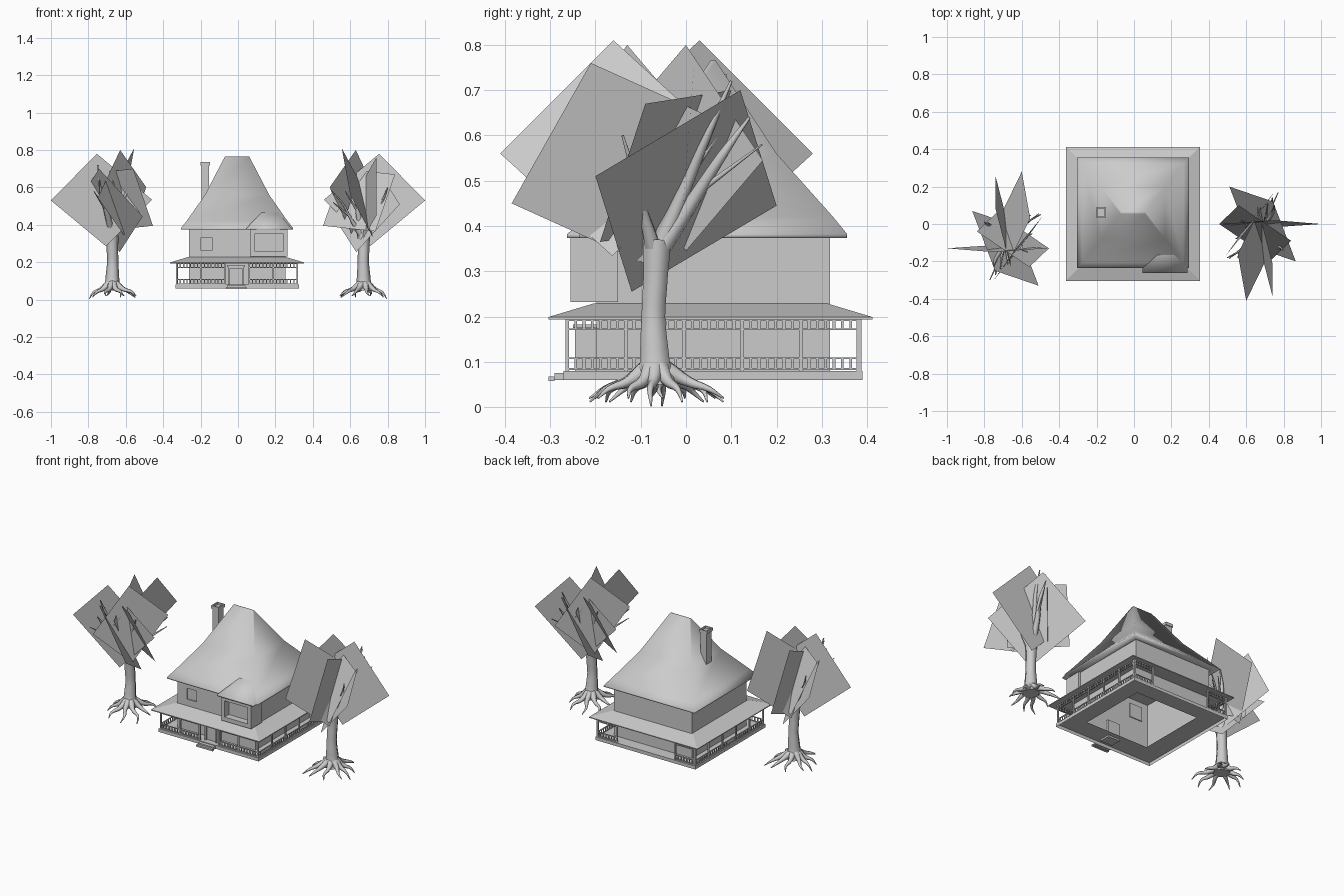
import bpy, bmesh, math, random
from mathutils import Matrix, Vector

cube = bpy.data.objects.get("Cube")
if cube:
    bpy.data.objects.remove(cube, do_unlink=True)

random.seed(4)
CX, CY = -0.005, 0.06          # centre of the house

grey = bpy.data.materials.new("plain_grey")
grey.use_nodes = True
grey.diffuse_color = (0.6, 0.6, 0.6, 1)
grey.node_tree.nodes["Principled BSDF"].inputs["Base Color"].default_value = (0.6, 0.6, 0.6, 1)


def finish(name, bm, smooth=False, fix=True):
    if fix:
        bmesh.ops.recalc_face_normals(bm, faces=bm.faces[:])
    mesh = bpy.data.meshes.new(name)
    bm.to_mesh(mesh)
    bm.free()
    mesh.materials.append(grey)
    for p in mesh.polygons:
        p.use_smooth = smooth
    obj = bpy.data.objects.new(name, mesh)
    bpy.context.collection.objects.link(obj)
    return obj


def loft(bm, rects, caps=True):
    """Join rectangles (x0, x1, y0, y1, z) into a skin."""
    loops = [[bm.verts.new(c) for c in ((a, c0, z), (b, c0, z), (b, d, z), (a, d, z))]
             for a, b, c0, d, z in rects]
    for lo, hi in zip(loops, loops[1:]):
        for i in range(4):
            j = (i + 1) % 4
            bm.faces.new((lo[i], lo[j], hi[j], hi[i]))
    if caps:
        bm.faces.new(loops[0][::-1])
        bm.faces.new(loops[-1])


def add_box(bm, x0, x1, y0, y1, z0, z1):
    loft(bm, [(x0, x1, y0, y1, z0), (x0, x1, y0, y1, z1)])


def box(name, *dims):
    bm = bmesh.new()
    add_box(bm, *dims)
    return finish(name, bm)


def skin(name, profile, caps=False, smooth=False, cy=CY):
    """Rectangular rings (half width, half depth, z) around the house centre."""
    bm = bmesh.new()
    loft(bm, [(CX - hx, CX + hx, cy - hy, cy + hy, z) for hx, hy, z in profile], caps)
    return finish(name, bm, smooth, fix=caps)


def recessed_box(name, dims, normal, rim, depth):
    """Box with one face sunk in behind a rim."""
    bm = bmesh.new()
    add_box(bm, *dims)
    bmesh.ops.recalc_face_normals(bm, faces=bm.faces[:])
    face = max(bm.faces, key=lambda f: f.normal.dot(Vector(normal)))
    bmesh.ops.inset_individual(bm, faces=[face], thickness=rim)
    moved = bmesh.ops.extrude_discrete_faces(bm, faces=[face])["faces"][0]
    bmesh.ops.translate(bm, verts=moved.verts[:], vec=Vector(normal) * -depth)
    return finish(name, bm)


# House shell: walls open below, with a window opening
W = 0.258
walls = skin("walls", [(W, W, 0.08), (W, W, 0.38)])
solid = walls.modifiers.new("thickness", 'SOLIDIFY')
solid.thickness = 0.01
cutter = box("window_cutter", -0.2, -0.135, -0.25, -0.15, 0.265, 0.33)
cutter.hide_render = True
cut = walls.modifiers.new("window", 'BOOLEAN')
cut.object = cutter
cut.solver = 'EXACT'
bpy.context.view_layer.objects.active = walls
for m in ("thickness", "window"):
    bpy.ops.object.modifier_apply(modifier=m)
bpy.data.objects.remove(cutter, do_unlink=True)
box("window_pane", -0.21, -0.125, -0.188, -0.183, 0.255, 0.34)

# Main roof: flared hip rising to a short ridge
skin("main_roof", [(0.25, 0.25, 0.374), (0.3, 0.296, 0.374), (0.3, 0.296, 0.382),
                   (0.27, 0.265, 0.42), (0.172, 0.14, 0.56), (0.065, 0.006, 0.765)],
     caps=True, smooth=True)
skin("porch_roof", [(W, W, 0.2), (0.358, 0.358, 0.194), (0.358, 0.358, 0.199), (W, W, 0.229)],
     cy=CY - 0.006)
skin("porch_floor", [(0.33, 0.33, 0.06), (0.33, 0.33, 0.08), (0.21, 0.21, 0.08)])

# Bay window with its little hip roof
recessed_box("bay_window", (0.065, 0.265, -0.255, -0.15, 0.232, 0.378), (0, -1, 0), 0.035, 0.04)
bm = bmesh.new()
loft(bm, [(0.045, 0.285, -0.263, -0.1, 0.374), (0.045, 0.285, -0.263, -0.1, 0.382),
          (0.125, 0.215, -0.165, -0.1, 0.465)])
finish("bay_roof", bm, smooth=True)

# Chimney
box("chimney", -0.195, -0.155, 0.038, 0.086, 0.45, 0.72)
recessed_box("chimney_cap", (-0.201, -0.151, 0.033, 0.091, 0.718, 0.736), (0, 0, 1), 0.01, 0.012)

# Entrance
recessed_box("entrance", (-0.05, 0.03, -0.245, -0.18, 0.07, 0.175), (0, -1, 0), 0.012, 0.012)
box("entrance_lintel", -0.058, 0.038, -0.25, -0.19, 0.175, 0.183)
box("upper_step", -0.06, 0.04, -0.29, -0.27, 0.06, 0.076)
box("lower_step", -0.065, 0.045, -0.304, -0.29, 0.058, 0.068)

# Porch posts, railings and frieze: five bays on each side
H = 0.322
PANEL = 2 * H / 5
posts, rails = bmesh.new(), bmesh.new()


def side_box(bm, side, u0, u1, w, z0, z1):
    """Box along one side of the porch: u runs along it, w is its half width."""
    x_side, sign = side
    v = sign * H
    if x_side:
        add_box(bm, CX + v - w, CX + v + w, CY + u0, CY + u1, z0, z1)
    else:
        add_box(bm, CX + u0, CX + u1, CY + v - w, CY + v + w, z0, z1)


open_bays = {(False, -1): {2}, (False, 1): {1, 2, 3}}
for side in ((False, -1), (False, 1), (True, -1), (True, 1)):
    gaps = open_bays.get(side, set())
    for i in range(5):
        u = -H + i * PANEL
        if not ({i, i - 1} <= gaps):
            side_box(posts, side, u - 0.004, u + 0.004, 0.004, 0.08, 0.197)
        if i in gaps:
            continue
        for z in (0.084, 0.108, 0.172, 0.192):
            side_box(rails, side, u, u + PANEL, 0.003, z - 0.002, z + 0.002)
        for k in range(1, 7):
            b = u + k * PANEL / 7
            side_box(rails, side, b - 0.003, b + 0.003, 0.002, 0.084, 0.108)
            side_box(rails, side, b - 0.003, b + 0.003, 0.002, 0.172, 0.192)
for sx in (-1, 1):
    add_box(posts, CX + sx * H - 0.005, CX + sx * H + 0.005, CY + H - 0.005, CY + H + 0.005, 0.08, 0.197)
finish("porch_posts", posts)
finish("porch_railings", rails)


# Trees
def limbs(name, paths):
    """Tapered tubes; every path is a list of (x, y, z, radius)."""
    curve = bpy.data.curves.new(name, 'CURVE')
    curve.dimensions = '3D'
    curve.bevel_depth = 1
    curve.bevel_resolution = 1
    curve.resolution_u = 4
    curve.use_fill_caps = True
    for path in paths:
        s = curve.splines.new('BEZIER')
        s.bezier_points.add(len(path) - 1)
        for p, (x, y, z, r) in zip(s.bezier_points, path):
            p.co, p.radius = (x, y, z), r
            p.handle_left_type = p.handle_right_type = 'AUTO'
    temp = bpy.data.objects.new(name, curve)
    bpy.context.collection.objects.link(temp)
    mesh = bpy.data.meshes.new_from_object(temp.evaluated_get(bpy.context.evaluated_depsgraph_get()))
    bpy.data.objects.remove(temp, do_unlink=True)
    mesh.materials.clear()
    mesh.materials.append(grey)
    for p in mesh.polygons:
        p.use_smooth = True
    obj = bpy.data.objects.new(name, mesh)
    bpy.context.collection.objects.link(obj)
    return obj


TX, TY = 0.672, -0.067
trunk = limbs("left_trunk", [[(TX, TY, 0.05, 0.05), (TX, TY - 0.002, 0.1, 0.038),
                              (TX - 0.002, TY - 0.005, 0.2, 0.03), (TX, TY, 0.29, 0.031),
                              (TX, TY + 0.003, 0.37, 0.036)]])

roots = []
for i in range(10):
    a = i * math.tau / 10 + random.uniform(-0.15, 0.15)
    n = random.uniform(0.12, 0.165)
    c, s = math.cos(a), math.sin(a)
    bend = random.uniform(-0.02, 0.02)
    roots.append([(TX + c * 0.02, TY + s * 0.02, 0.085, 0.022),
                  (TX + c * n * 0.5, TY + s * n * 0.5, 0.055, 0.012),
                  (TX + c * n * 0.8 - s * bend, TY + s * n * 0.8 + c * bend, 0.04, 0.007),
                  (TX + c * n, TY + s * n, random.choice((0.003, 0.012, 0.02)), 0.002)])
roots = limbs("left_roots", roots)

branches = []
for x, y, z, r in ((0.74, 0.14, 0.64, 0.016), (0.7, 0.04, 0.63, 0.016), (0.5, -0.18, 0.58, 0.008),
                   (0.6, -0.14, 0.64, 0.014), (0.57, 0.02, 0.62, 0.014), (0.75, 0.1, 0.72, 0.014),
                   (0.8, -0.14, 0.6, 0.01)):
    mid = Vector((TX, TY, 0.35)).lerp(Vector((x, y, z)), 0.4)
    branches.append([(TX, TY, 0.33, 0.022), (mid.x, mid.y, mid.z - 0.01, r),
                     ((mid.x + x) / 2 + 0.01, (mid.y + y) / 2, (mid.z + z) / 2, r * 0.7), (x, y, z, 0.003)])
    branches.append([(mid.x, mid.y, mid.z, 0.008),
                     (x + random.uniform(-0.04, 0.04), y + random.uniform(-0.04, 0.04), z - 0.06, 0.002)])
branches = limbs("left_branches", branches)

# Foliage: large square sheets, each from one corner and its two neighbours
sheets = [((0.755, 0.02, 0.78), (1, 0, 0.53), (0.46, 0, 0.535)),
          ((0.555, -0.16, 0.81), (0.6, -0.41, 0.56), (0.675, 0.087, 0.584)),
          ((0.74, -0.21, 0.76), (0.74, -0.385, 0.45), (0.66, 0.1, 0.62)),
          ((0.743, 0.12, 0.7), (0.51, 0.2, 0.445), (0.865, -0.2, 0.51)),
          ((0.56, 0.1, 0.7), (0.455, 0, 0.395), (0.84, -0.09, 0.67)),
          ((0.63, 0, 0.8), (0.75, 0.17, 0.545), (0.49, -0.17, 0.6))]
bm = bmesh.new()
for corner, p, q in sheets:
    corner, p, q = Vector(corner), Vector(p), Vector(q)
    bm.faces.new([bm.verts.new(v) for v in (corner, p, p + q - corner, q)])
foliage = finish("left_foliage", bm, fix=False)

# The other tree is the same one turned half round
turn = Matrix.Translation((0, -0.13, 0)) @ Matrix.Rotation(math.pi, 4, 'Z')
for part in (trunk, roots, branches, foliage):
    twin = part.copy()
    twin.data = part.data.copy()
    twin.name = part.name.replace("left", "right")
    twin.matrix_world = turn
    bpy.context.collection.objects.link(twin)
